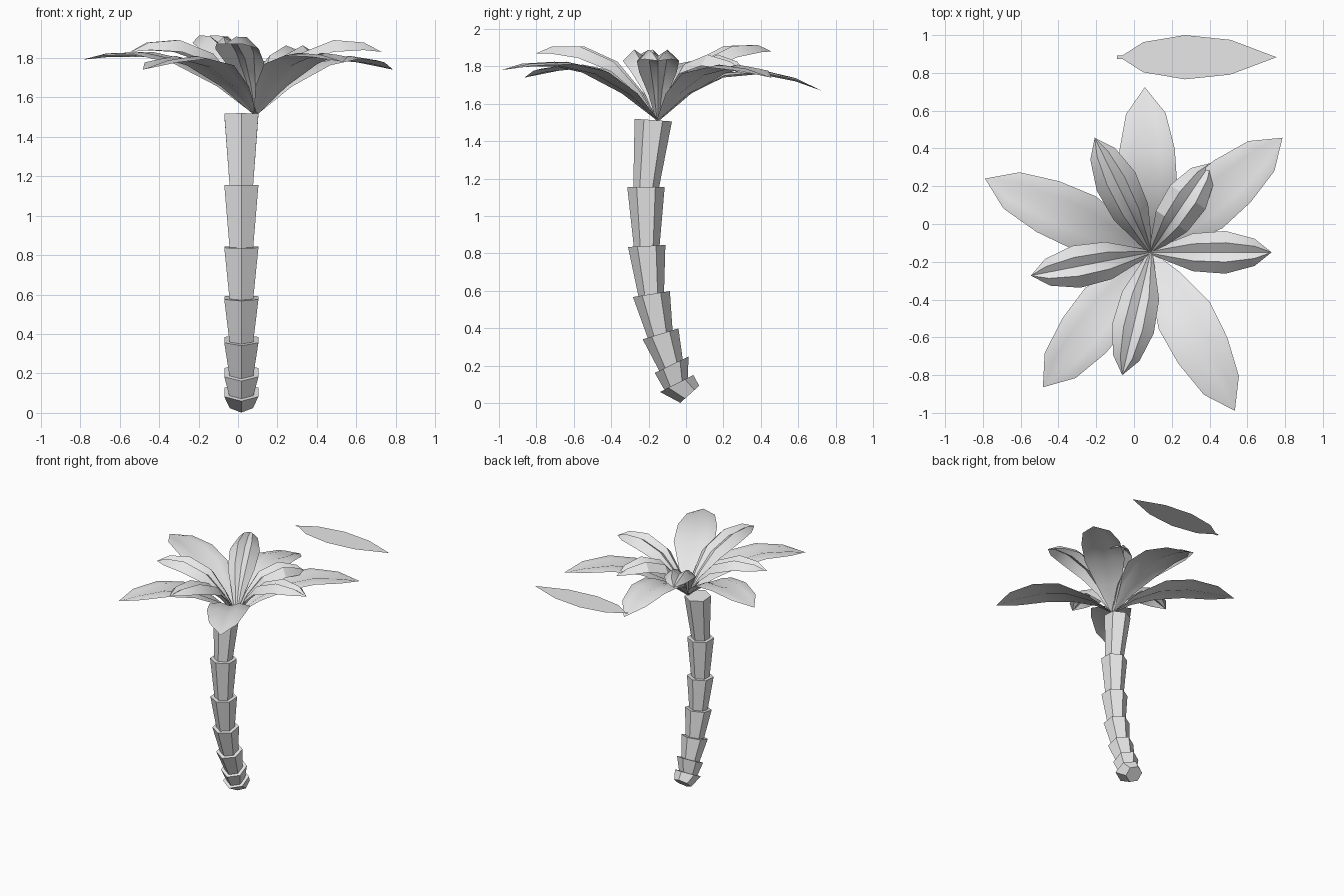
import bpy, bmesh
from math import sin, cos, radians, pi
from mathutils import Vector

cube = bpy.data.objects.get("Cube")
if cube:
    bpy.data.objects.remove(cube, do_unlink=True)

GREY = (0.8, 0.8, 0.8, 1)
mat = bpy.data.materials.new("plain_grey")
mat.use_nodes = True
mat.diffuse_color = GREY
mat.node_tree.nodes["Principled BSDF"].inputs["Base Color"].default_value = GREY


def finish(name, bm, smooth=None):
    mesh = bpy.data.meshes.new(name)
    bm.to_mesh(mesh)
    bm.free()
    mesh.materials.append(mat)
    obj = bpy.data.objects.new(name, mesh)
    bpy.context.collection.objects.link(obj)
    if smooth:
        bpy.ops.object.select_all(action='DESELECT')
        obj.select_set(True)
        bpy.context.view_layer.objects.active = obj
        bpy.ops.object.shade_smooth_by_angle(angle=radians(smooth))
    return obj


# Trunk: flared six-sided segments stacked along a bend
TRUNK_X = 0.017


def hex_ring(bm, y, z, tilt, radius):
    across = Vector((0, cos(radians(tilt)), sin(radians(tilt))))
    centre = Vector((TRUNK_X, y, z))
    side = Vector((1, 0, 0))
    return [bm.verts.new(centre + radius * (cos(k * pi / 3) * across + sin(k * pi / 3) * side))
            for k in range(6)]


# rim centre y, rim centre z, tilt in degrees
rims = [(0.02, 0.047, 42), (-0.05, 0.105, 27), (-0.077, 0.205, 26), (-0.136, 0.37, 17),
        (-0.185, 0.583, 9), (-0.21, 0.84, 3), (-0.214, 1.155, 0), (-0.175, 1.513, -4)]
for i, (low, high) in enumerate(zip(rims, rims[1:])):
    bm = bmesh.new()
    sink = 0.012 if i else 0
    bottom = hex_ring(bm, low[0], low[1] - sink, low[2], 0.068)
    top = hex_ring(bm, *high, 0.1)
    for k in range(6):
        n = (k + 1) % 6
        bm.faces.new((bottom[k], bottom[n], top[n], top[k]))
    bm.faces.new(bottom)
    bm.faces.new(top)
    bmesh.ops.recalc_face_normals(bm, faces=bm.faces)
    finish(f"trunk_segment_{i + 1}", bm)


# Leaves: arched strips with a centre groove and two ridges
CROWN = Vector((0.088, -0.15, 1.51))


def leaf(name, profile, angle, length, droop, ridge, edge, smooth):
    """profile rows: distance fraction, height, half width"""
    bm = bmesh.new()
    a = radians(angle)
    out, side = Vector((cos(a), sin(a), 0)), Vector((-sin(a), cos(a), 0))
    widest = max(row[2] for row in profile)
    rows = []
    for t, height, half in profile[:-1]:
        fold = half / widest
        row = []
        for s, lift in ((-1, edge), (-0.45, ridge), (0, 0), (0.45, ridge), (1, edge)):
            p = CROWN + out * (t * length) + side * (s * half)
            p.z += height - droop * t * t + lift * fold
            row.append(bm.verts.new(p))
        rows.append(row)
    for r0, r1 in zip(rows, rows[1:]):
        for k in range(4):
            bm.faces.new((r0[k], r1[k], r1[k + 1], r0[k + 1]))
    tip = bm.verts.new(CROWN + out * length + Vector((0, 0, profile[-1][1] - droop)))
    for k in range(4):
        bm.faces.new((rows[-1][k], tip, rows[-1][k + 1]))
    bmesh.ops.recalc_face_normals(bm, faces=bm.faces)
    if sum(f.normal.z for f in bm.faces) < 0:
        bmesh.ops.reverse_faces(bm, faces=bm.faces)
    finish(name, bm, smooth)


lower_profile = [(0, 0, 0.01), (0.18, 0.14, 0.09), (0.4, 0.25, 0.153),
                 (0.62, 0.295, 0.147), (0.84, 0.295, 0.105), (1, 0.28, 0)]
upper_profile = [(0, 0, 0.01), (0.15, 0.15, 0.05), (0.35, 0.28, 0.1),
                 (0.62, 0.345, 0.113), (0.86, 0.345, 0.072), (1, 0.32, 0)]

# angle, length, droop
lower = [(156, 0.96, 0), (41, 0.925, 0.05), (-62, 0.95, 0.01), (231.4, 0.914, 0.05), (92, 0.875, 0.12)]
upper = [(0, 0.64, 0), (56, 0.57, 0.07), (116, 0.675, -0.05), (191, 0.646, 0), (257, 0.667, -0.04)]
for i, (angle, length, droop) in enumerate(lower):
    leaf(f"lower_leaf_{i + 1}", lower_profile, angle, length, droop, 0.025, 0.01, 50)
for i, (angle, length, droop) in enumerate(upper):
    leaf(f"upper_leaf_{i + 1}", upper_profile, angle, length, droop, 0.035, -0.025, 30)

# Loose flat leaf behind the tree
half_outline = [(-0.09, 0.01), (-0.06, 0.01), (0.05, 0.08), (0.27, 0.117), (0.51, 0.092)]
bm = bmesh.new()
outline = [(x, -w) for x, w in half_outline] + [(0.755, 0)] + [(x, w) for x, w in reversed(half_outline)]
bm.faces.new([bm.verts.new((x, 0.883 + y, 1.8)) for x, y in outline])
finish("loose_leaf", bm)
